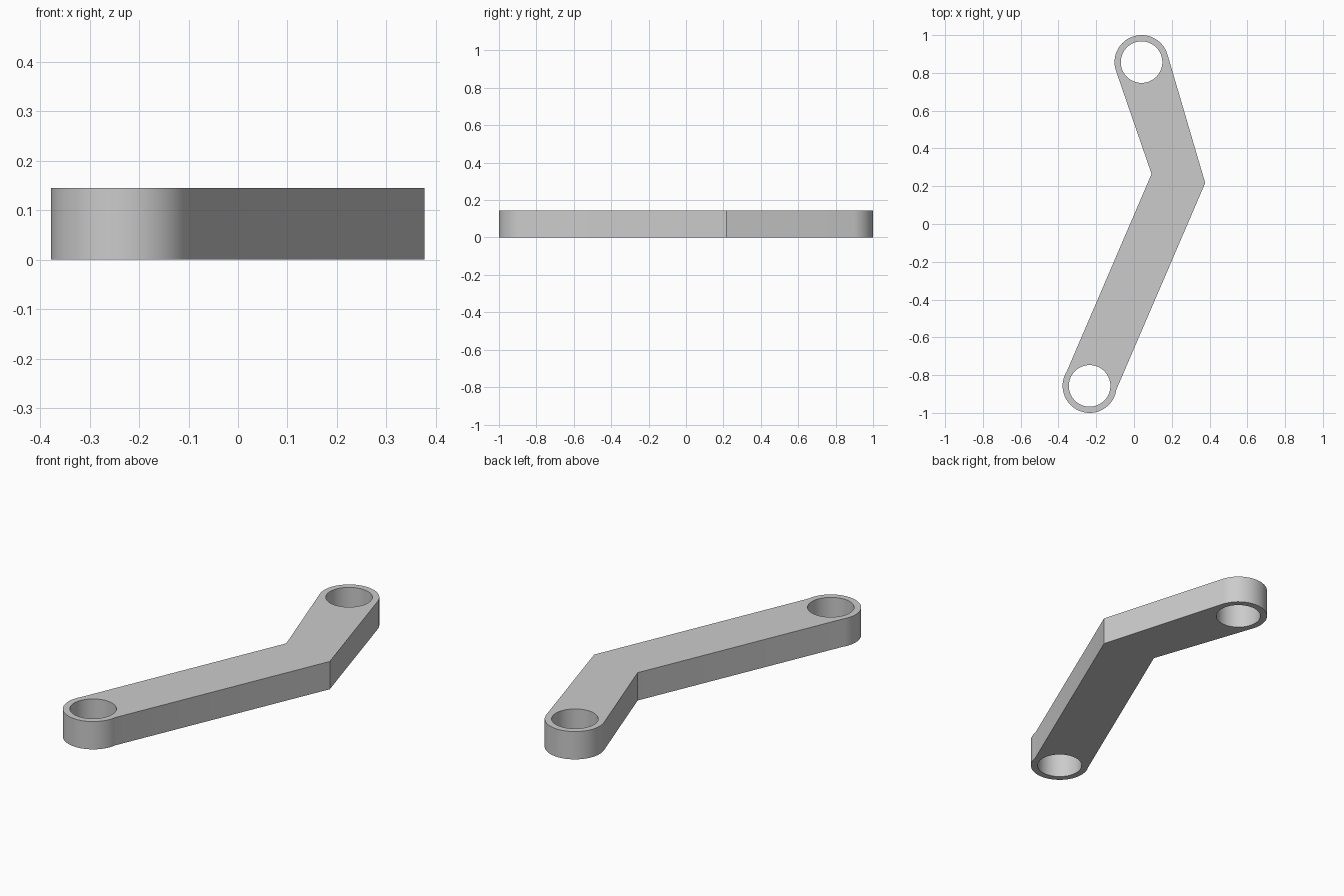
import bpy, bmesh
from math import radians, cos, sin
from mathutils import Vector

cube = bpy.data.objects.get("Cube")
if cube:
    bpy.data.objects.remove(cube, do_unlink=True)

HEIGHT = 0.145
BOSS_RADIUS = 0.143
HOLE_RADIUS = 0.11
REAR = Vector((0.04, 0.857, 0))
FRONT = Vector((-0.235, -0.857, 0))
OUTER_ELBOW = Vector((0.377, 0.217, 0))
INNER_ELBOW = Vector((0.093, 0.265, 0))


def arc(center, radius, start, end, steps):
    """Points along an arc, both ends included (degrees)."""
    angles = [radians(start + (end - start) * i / steps) for i in range(steps + 1)]
    return [center + radius * Vector((cos(a), sin(a), 0)) for a in angles]


def add_loop(bm, points):
    verts = [bm.verts.new(p) for p in points]
    return [bm.edges.new((v, verts[i - 1])) for i, v in enumerate(verts)]


# Grey metal
metal = bpy.data.materials.new("grey_metal")
metal.use_nodes = True
grey = (0.6, 0.6, 0.6, 1)
metal.diffuse_color = grey
metal.node_tree.nodes["Principled BSDF"].inputs["Base Color"].default_value = grey

# Bent arm outline with a rounded boss at each end
outline = ([OUTER_ELBOW] + arc(REAR, BOSS_RADIUS, 16, 199, 40)
           + [INNER_ELBOW] + arc(FRONT, BOSS_RADIUS, 148, 352, 44))
bm = bmesh.new()
edges = add_loop(bm, outline)

# Pin holes
for center in (REAR, FRONT):
    edges += add_loop(bm, arc(center, HOLE_RADIUS, 0, 360, 64)[:-1])

# Fill the profile and raise it to full thickness
bmesh.ops.triangle_fill(bm, edges=edges, use_beauty=True, normal=(0, 0, 1))
raised = bmesh.ops.extrude_face_region(bm, geom=bm.faces[:], use_keep_orig=True)
top = [v for v in raised["geom"] if isinstance(v, bmesh.types.BMVert)]
bmesh.ops.translate(bm, verts=top, vec=(0, 0, HEIGHT))
bmesh.ops.recalc_face_normals(bm, faces=bm.faces[:])

mesh = bpy.data.meshes.new("link_arm")
bm.to_mesh(mesh)
bm.free()
mesh.materials.append(metal)
arm = bpy.data.objects.new("link_arm", mesh)
bpy.context.collection.objects.link(arm)

# Smooth bosses and holes, crisp rims and elbow
bpy.ops.object.select_all(action='DESELECT')
arm.select_set(True)
bpy.context.view_layer.objects.active = arm
bpy.ops.object.shade_smooth_by_angle(angle=radians(30))
